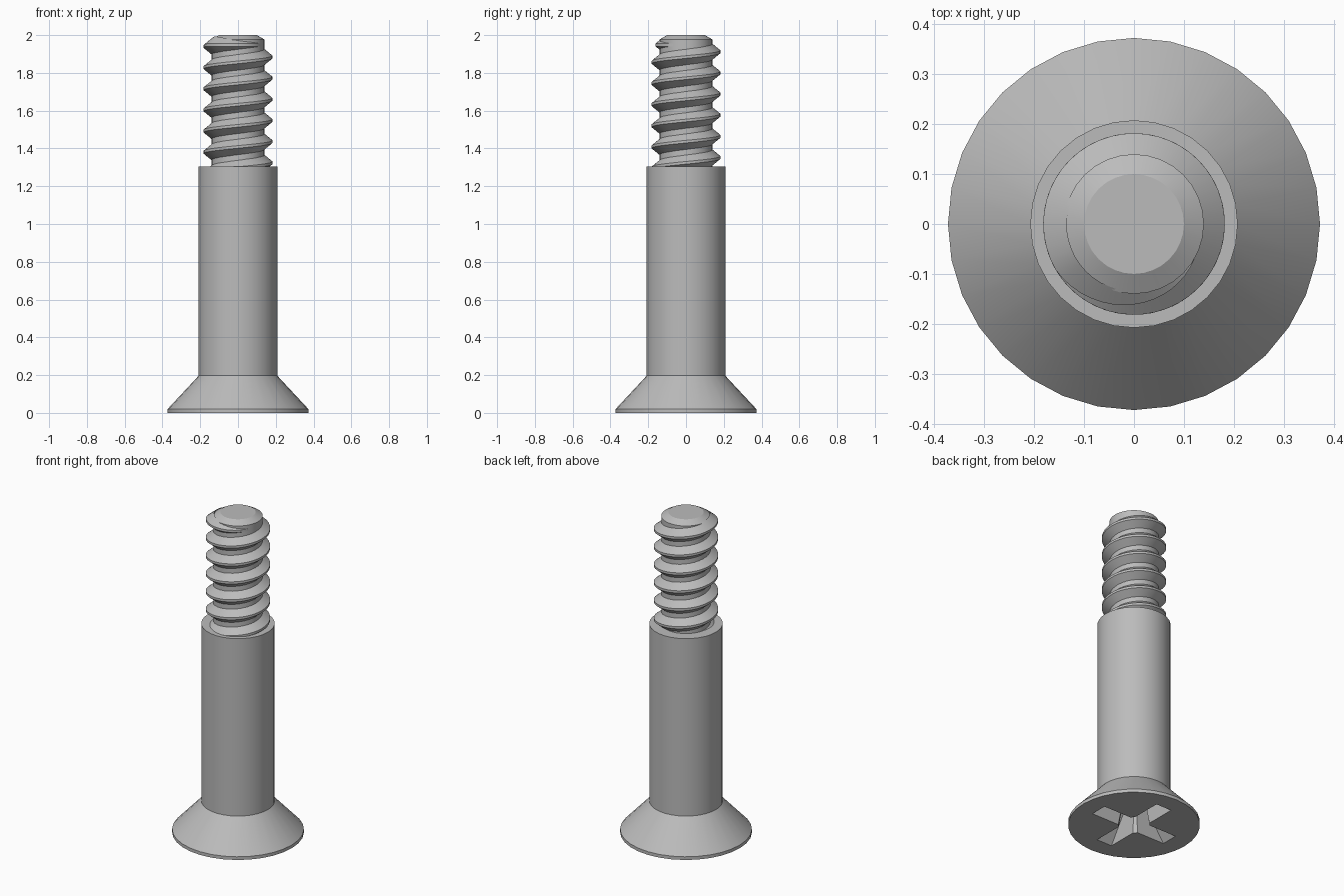
import bpy, bmesh, math

cube = bpy.data.objects.get("Cube")
if cube:
    bpy.data.objects.remove(cube, do_unlink=True)

steel = bpy.data.materials.new("grey steel")
steel.use_nodes = True
GREY = (0.5, 0.5, 0.5, 1)
steel.diffuse_color = GREY
steel.node_tree.nodes["Principled BSDF"].inputs["Base Color"].default_value = GREY

SIDES = 32
CORE, CREST = 0.14, 0.182
SHOULDER = 1.305
PITCH = 0.112


def finish(bm, name):
    bmesh.ops.recalc_face_normals(bm, faces=bm.faces)
    mesh = bpy.data.meshes.new(name)
    bm.to_mesh(mesh)
    bm.free()
    mesh.materials.append(steel)
    obj = bpy.data.objects.new(name, mesh)
    bpy.context.collection.objects.link(obj)
    return obj


def activate(obj):
    bpy.ops.object.select_all(action="DESELECT")
    obj.select_set(True)
    bpy.context.view_layer.objects.active = obj


def skin(bm, rings, closed):
    """Join consecutive rings of points with quads and cap both ends."""
    rows = [[bm.verts.new(p) for p in ring] for ring in rings]
    n = len(rows[0])
    for a, b in zip(rows, rows[1:]):
        for i in range(n if closed else n - 1):
            j = (i + 1) % n
            bm.faces.new((a[i], a[j], b[j], b[i]))
    bm.faces.new(rows[0])
    bm.faces.new(rows[-1])


def polar(r, angle, z):
    return (r * math.cos(angle), r * math.sin(angle), z)


# Countersunk head, plain shank, thread core and chamfered tip in one turning
profile = [(0.373, 0), (0.373, 0.02), (0.208, 0.197), (0.208, SHOULDER),
           (CORE, SHOULDER), (CORE, 1.977), (0.1, 2.0)]
bm = bmesh.new()
skin(bm, [[polar(r, math.tau * i / SIDES, z) for i in range(SIDES)]
          for r, z in profile], True)
body = finish(bm, "screw_body")


# Cross recess: two tapered slots and a tapered square core, cut in turn
def cutter(name, top, deep, turn):
    bm = bmesh.new()
    rings = []
    for (hx, hy), z in ((top, -0.01), (deep, 0.2)):
        c, s = math.cos(turn), math.sin(turn)
        rings.append([(x * c - y * s, x * s + y * c, z) for x, y in
                      ((-hx, -hy), (hx, -hy), (hx, hy), (-hx, hy))])
    skin(bm, rings, True)
    return finish(bm, name)


slot_top, slot_deep = (0.27, 0.054), (0.1, 0.035)
for tool in (cutter("slot_x", slot_top, slot_deep, 0),
             cutter("slot_y", slot_top, slot_deep, math.pi / 2),
             cutter("slot_core", (0.09, 0.09), (0.055, 0.055), math.pi / 4)):
    mod = body.modifiers.new("recess", "BOOLEAN")
    mod.operation = "DIFFERENCE"
    mod.solver = "EXACT"
    mod.object = tool
    activate(body)
    bpy.ops.object.modifier_apply(modifier=mod.name)
    bpy.data.objects.remove(tool, do_unlink=True)

# Right-handed thread that sinks into the core near the tip
start, fade_from, end = math.radians(-200), math.radians(212), math.radians(330)
turns_below = 5
base = 1.884 - turns_below * PITCH
fade_from += turns_below * math.tau
end += turns_below * math.tau
steps = int((end - start) / math.tau * SIDES * 1.5)
rings = []
for k in range(steps + 1):
    a = start + (end - start) * k / steps
    z = min(base + PITCH * a / math.tau, 1.948)
    full = 1 - max(0, (a - fade_from) / (end - fade_from))
    crest = CORE + (CREST - CORE) * full
    flank = 0.008 + 0.037 * full
    rings.append([polar(CORE - 0.005, a, z - flank), polar(crest, a, z - 0.007),
                  polar(crest, a, z + 0.007), polar(CORE - 0.005, a, z + flank)])
bm = bmesh.new()
skin(bm, rings, True)
thread = finish(bm, "screw_thread")

for obj in (body, thread):
    activate(obj)
    bpy.ops.object.shade_smooth_by_angle(angle=math.radians(28))
